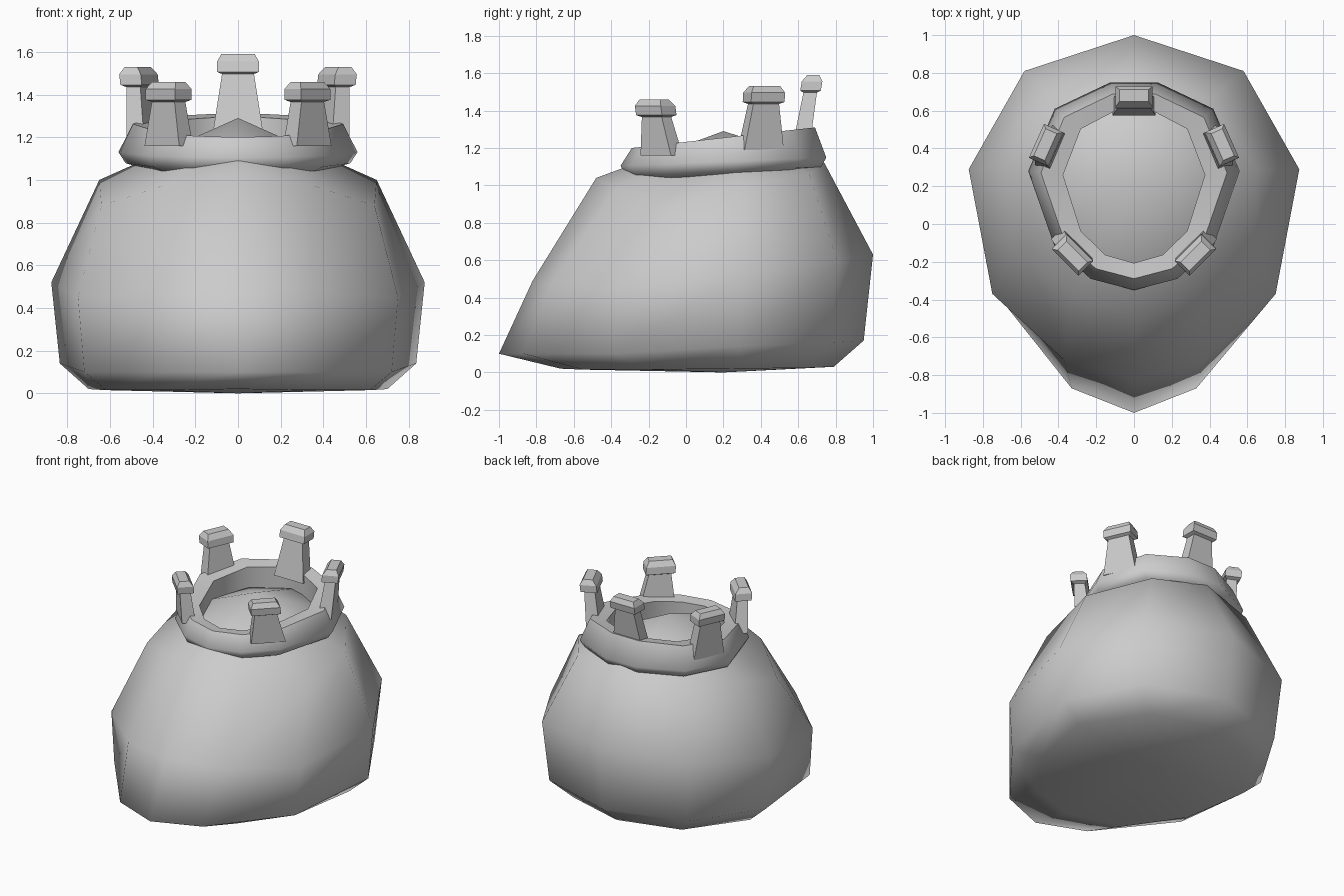
import bpy, bmesh, math
from mathutils import Vector

if "Cube" in bpy.data.objects:
    bpy.data.objects.remove(bpy.data.objects["Cube"])

grey = bpy.data.materials.new("plain_grey")
grey.use_nodes = True
COLOUR = (0.6, 0.6, 0.6, 1)
grey.diffuse_color = COLOUR
grey.node_tree.nodes["Principled BSDF"].inputs["Base Color"].default_value = COLOUR


def mirrored(half):
    """Complete a ring given its +x half, front to back."""
    return half + [(-x, y, z) for x, y, z in reversed(half) if x > 0]


def loft(name, rings, bottom=None, top=None, closed=False, smooth=None):
    """Bridge equal rings with quads, ending in poles or looping round."""
    bm = bmesh.new()
    rows = [[bm.verts.new(p) for p in r] for r in rings]
    n = len(rows[0])
    pairs = list(zip(rows, rows[1:])) + ([(rows[-1], rows[0])] if closed else [])
    for a, b in pairs:
        for i in range(n):
            j = (i + 1) % n
            bm.faces.new((a[i], a[j], b[j], b[i]))
    for pole, row in ((bottom, rows[0]), (top, rows[-1])):
        if pole:
            c = bm.verts.new(pole)
            for i in range(n):
                bm.faces.new((c, row[i], row[(i + 1) % n]))
    bmesh.ops.recalc_face_normals(bm, faces=bm.faces)
    me = bpy.data.meshes.new(name)
    bm.to_mesh(me)
    bm.free()
    me.materials.append(grey)
    ob = bpy.data.objects.new(name, me)
    bpy.context.collection.objects.link(ob)
    if smooth:
        bpy.ops.object.select_all(action='DESELECT')
        ob.select_set(True)
        bpy.context.view_layer.objects.active = ob
        bpy.ops.object.shade_smooth_by_angle(angle=math.radians(smooth))
    return ob


# Bulging ten-sided body: four lopsided rings between two poles
body_rings = [
    [(0, -.67, .02), (.38, -.55, .015), (.62, -.2, .015), (.70, .27, .02), (.43, .66, .025), (0, .79, .03)],
    [(0, -1, .10), (.33, -.87, .10), (.72, -.38, .10), (.835, .29, .14), (.55, .77, .16), (0, .95, .17)],
    [(0, -.82, .49), (.37, -.72, .47), (.75, -.37, .45), (.875, .29, .52), (.58, .81, .59), (0, 1, .63)],
    [(0, -.48, 1.04), (.33, -.38, .98), (.64, -.12, .88), (.65, .29, 1.0), (.40, .66, 1.06), (0, .74, 1.12)],
]
loft("body", [mirrored(r) for r in body_rings], (0, .2, 0), (0, .2, 1.29), smooth=180)

# Thick tilted collar around the opening
OUTLINE = [(0, -.35), (.23, -.29), (.42, -.12), (.56, .28), (.42, .61), (.125, .75)]
CY = .2


def collar_ring(sx, sy, z, rise):
    return mirrored([(x * sx, CY + (y - CY) * sy, z + rise * (y + .35)) for x, y in OUTLINE])


loft("collar", [collar_ring(.70, .74, 1.00, .06),
                collar_ring(.94, .95, 1.05, .045),
                collar_ring(1.0, 1.0, 1.105, .04),
                collar_ring(.88, .89, 1.20, .10),
                collar_ring(.67, .74, 1.19, .095)], closed=True, smooth=60)


# Tapered prongs with chamfered caps, leaning outwards
def prong(name, base, tip, facing):
    base, tip = Vector(base), Vector(tip)
    out = Vector((math.cos(facing), math.sin(facing), 0))
    side = Vector((-out.y, out.x, 0))
    axis = tip - base
    h = axis.length
    levels = [(0, .115, .045), (h - .095, .075, .036), (h - .085, .098, .055),
              (h - .035, .098, .055), (h, .078, .032)]
    rings = []
    for d, w, t in levels:
        c = base + axis * (d / h)
        rings.append([c + side * w * a + out * t * b for a, b in ((-1, -1), (1, -1), (1, 1), (-1, 1))])
    loft(name, rings, base, tip)


prong("back_prong", (0, .62, 1.24), (0, .68, 1.59), math.pi / 2)
for s, label in ((1, "left"), (-1, "right")):
    for part, base, tip, ang in (("side", (.435, .40, 1.19), (.47, .42, 1.53), 24),
                                 ("front", (.325, -.13, 1.16), (.325, -.17, 1.46), -45)):
        a = math.radians(ang)
        prong(f"{label}_{part}_prong", (s * base[0], base[1], base[2]),
              (s * tip[0], tip[1], tip[2]), a if s > 0 else math.pi - a)
